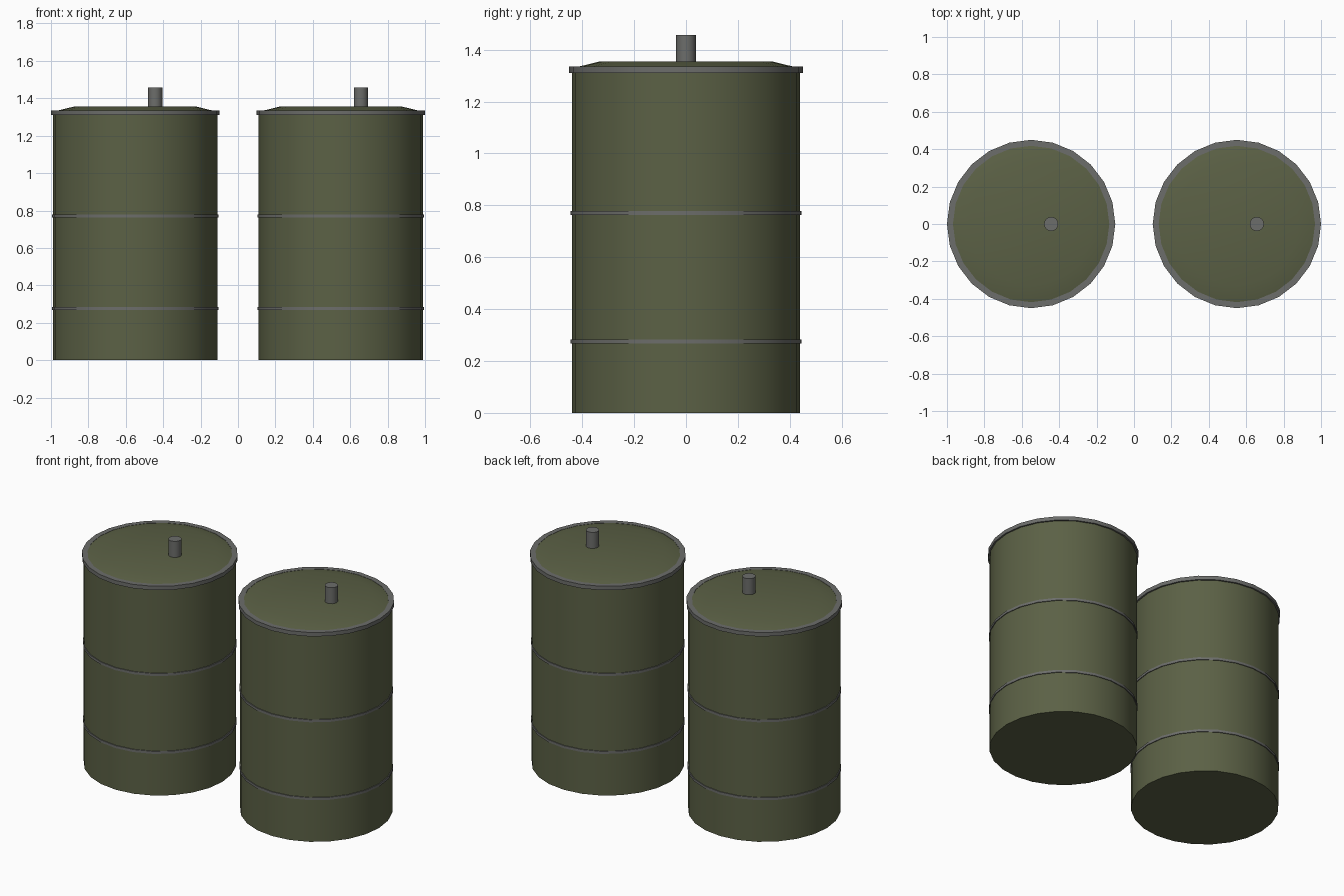
import bpy
import math

SIDES = 24
RADIUS = 0.44

cube = bpy.data.objects.get("Cube")
if cube:
    bpy.data.objects.remove(cube, do_unlink=True)


def make_material(name, color):
    mat = bpy.data.materials.new(name)
    mat.use_nodes = True
    mat.diffuse_color = (*color, 1)
    bsdf = mat.node_tree.nodes["Principled BSDF"]
    bsdf.inputs["Base Color"].default_value = (*color, 1)
    bsdf.inputs["Roughness"].default_value = 0.6
    return mat


olive = make_material("olive paint", (0.105, 0.119, 0.060))
steel = make_material("grey steel", (0.150, 0.153, 0.145))


def lathe(name, profile, mat, x, closed=False, sides=SIDES):
    """Spin a (radius, height) profile around z; open profiles get end caps."""
    n = len(profile)
    verts = []
    for i in range(sides):
        a = math.tau * i / sides
        verts += [(r * math.cos(a), r * math.sin(a), z) for r, z in profile]
    faces = []
    for i in range(sides):
        here, there = i * n, (i + 1) % sides * n
        for j in range(n if closed else n - 1):
            k = (j + 1) % n
            faces.append((here + j, there + j, there + k, here + k))
    if not closed:
        faces.append([i * n for i in reversed(range(sides))])
        faces.append([i * n + n - 1 for i in range(sides)])
    mesh = bpy.data.meshes.new(name)
    mesh.from_pydata(verts, [], faces)
    mesh.materials.append(mat)
    obj = bpy.data.objects.new(name, mesh)
    obj.location.x = x
    bpy.context.collection.objects.link(obj)
    # Smooth sides with crisp rims
    bpy.ops.object.select_all(action="DESELECT")
    obj.select_set(True)
    bpy.context.view_layer.objects.active = obj
    bpy.ops.object.shade_smooth_by_angle(angle=math.radians(30))
    return obj


def band(name, inner, outer, low, high, x):
    profile = [(inner, low), (outer, low), (outer, high), (inner, high)]
    lathe(name, profile, steel, x, closed=True)


for side, x in (("left", 0.55), ("right", -0.55)):
    # Drum body with its shallow domed lid
    lathe(side + "_drum_body", [(RADIUS, 0), (RADIUS, 1.32)], olive, x)
    lathe(side + "_lid", [(0.425, 1.315), (0.42, 1.333), (0.33, 1.355)], olive, x)
    # Top rim and the two hoops
    band(side + "_rim", 0.418, 0.45, 1.31, 1.335, x)
    for part, z in (("lower", 0.275), ("upper", 0.77)):
        band(f"{side}_{part}_hoop", RADIUS - 0.01, 0.445, z - 0.008, z + 0.008, x)
    # Filler spout
    lathe(side + "_spout", [(0.038, 1.34), (0.038, 1.457)], steel, x + 0.107, sides=16)
